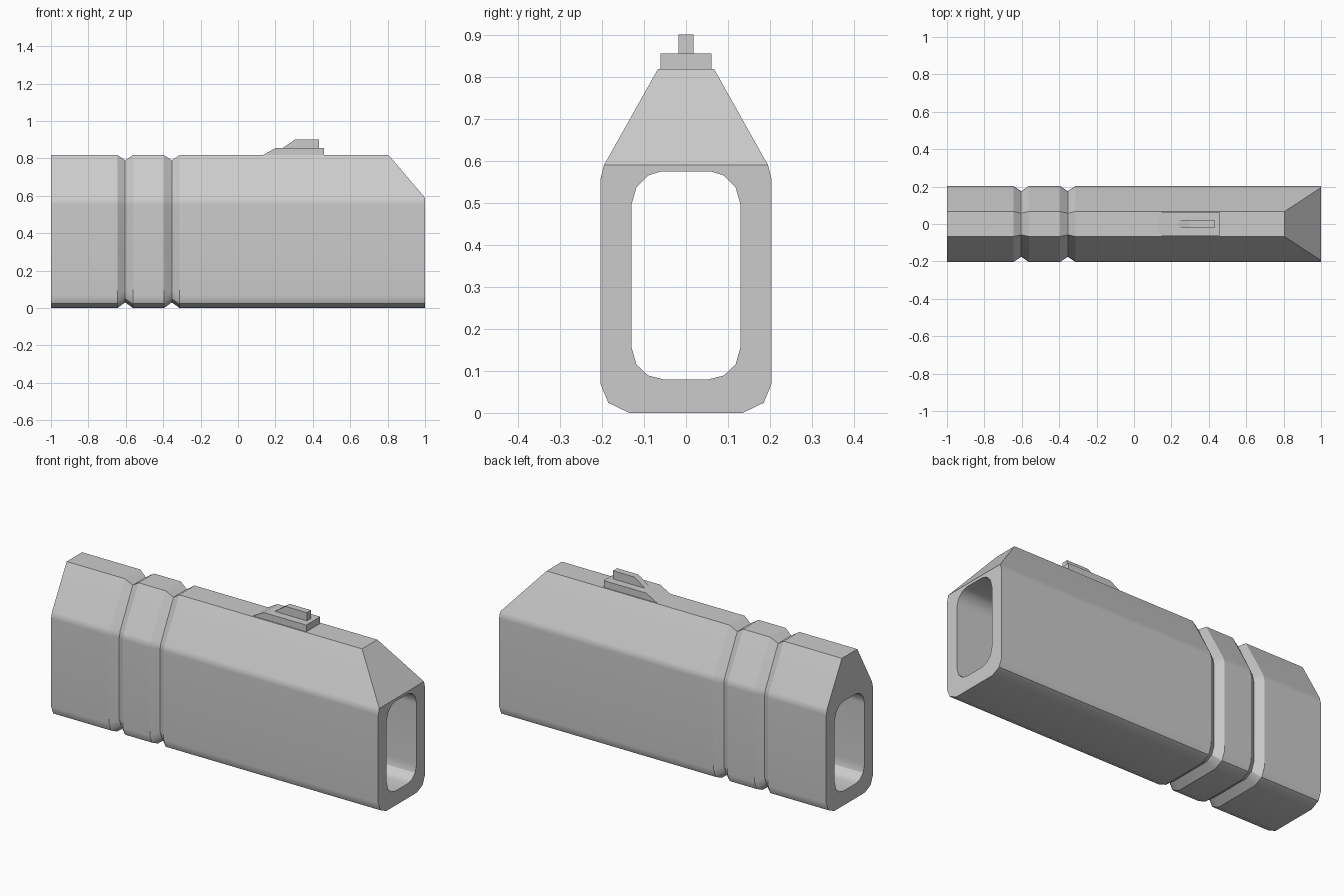
import bpy, bmesh, math

cube = bpy.data.objects.get("Cube")
if cube:
    bpy.data.objects.remove(cube, do_unlink=True)

grey = bpy.data.materials.new("plain_grey")
grey.use_nodes = True
colour = (0.6, 0.6, 0.6, 1)
grey.diffuse_color = colour
grey.node_tree.nodes["Principled BSDF"].inputs["Base Color"].default_value = colour


def finish(bm, name):
    bmesh.ops.recalc_face_normals(bm, faces=bm.faces)
    mesh = bpy.data.meshes.new(name)
    bm.to_mesh(mesh)
    bm.free()
    mesh.materials.append(grey)
    ob = bpy.data.objects.new(name, mesh)
    bpy.context.collection.objects.link(ob)
    return ob


def mirrored(half):
    return half + [(-y, z) for y, z in reversed(half)]


def loft(bm, rings):
    for a, b in zip(rings, rings[1:]):
        for i in range(len(a)):
            j = (i + 1) % len(a)
            bm.faces.new((a[i], a[j], b[j], b[i]))


def loop_edges(bm, ring):
    pairs = zip(ring, ring[1:] + ring[:1])
    return [bm.edges.get(p) or bm.edges.new(p) for p in pairs]


# Half profiles of the shell and its bore, from top to bottom
TOP, FLOOR, GROOVE = 0.818, 0.03, 0.76
outer = mirrored([(0.067, TOP), (0.195, 0.59), (0.204, 0.555),
                  (0.204, 0.07), (0.185, 0.024), (0.135, 0)])
inner = mirrored([(0.058, 0.575), (0.09, 0.565), (0.118, 0.537), (0.13, 0.495),
                  (0.13, 0.157), (0.118, 0.115), (0.09, 0.089), (0.055, 0.08)])
shrunk = [(y * 0.86, FLOOR + z * GROOVE / TOP) for y, z in outer]

# Shell with two V grooves and a sloped nose
bm = bmesh.new()
stations = [(-1, outer)]
for x in (-0.603, -0.354):
    stations += [(x - 0.042, outer), (x, shrunk), (x + 0.042, outer)]
stations.append((1, outer))
shell = [[bm.verts.new((x, y, z)) for y, z in prof] for x, prof in stations]
for v in (shell[-1][0], shell[-1][-1]):
    v.co.x = 0.805
loft(bm, shell)
bore = [[bm.verts.new((x, y, z)) for y, z in inner] for x in (-1, 1)]
loft(bm, bore)

# Sloped nose face and the two end rims
nose = shell[-1]
bm.faces.new((nose[0], nose[1], nose[-2], nose[-1]))
for ring, hole in ((shell[0], bore[0]), (nose[1:-1], bore[1])):
    edges = loop_edges(bm, ring) + loop_edges(bm, hole)
    bmesh.ops.triangle_fill(bm, edges=edges, use_beauty=True)
body = finish(bm, "body_shell")

bpy.ops.object.select_all(action='DESELECT')
body.select_set(True)
bpy.context.view_layer.objects.active = body
bpy.ops.object.shade_smooth_by_angle(angle=math.radians(30))
weighted = body.modifiers.new("weighted_normals", 'WEIGHTED_NORMAL')
weighted.keep_sharp = True


# Raised ridge on top: side profiles extruded across the width
def ridge(name, side, half_width):
    bm = bmesh.new()
    a, b = [[bm.verts.new((x, y, z)) for x, z in side] for y in (-half_width, half_width)]
    loft(bm, [a, b])
    bm.faces.new(a)
    bm.faces.new(b)
    return finish(bm, name)


ridge("ridge_base", [(0.13, 0.816), (0.2, 0.855), (0.46, 0.855), (0.46, 0.816)], 0.061)
ridge("ridge_blade", [(0.235, 0.853), (0.303, 0.9), (0.434, 0.9), (0.434, 0.853)], 0.018)
